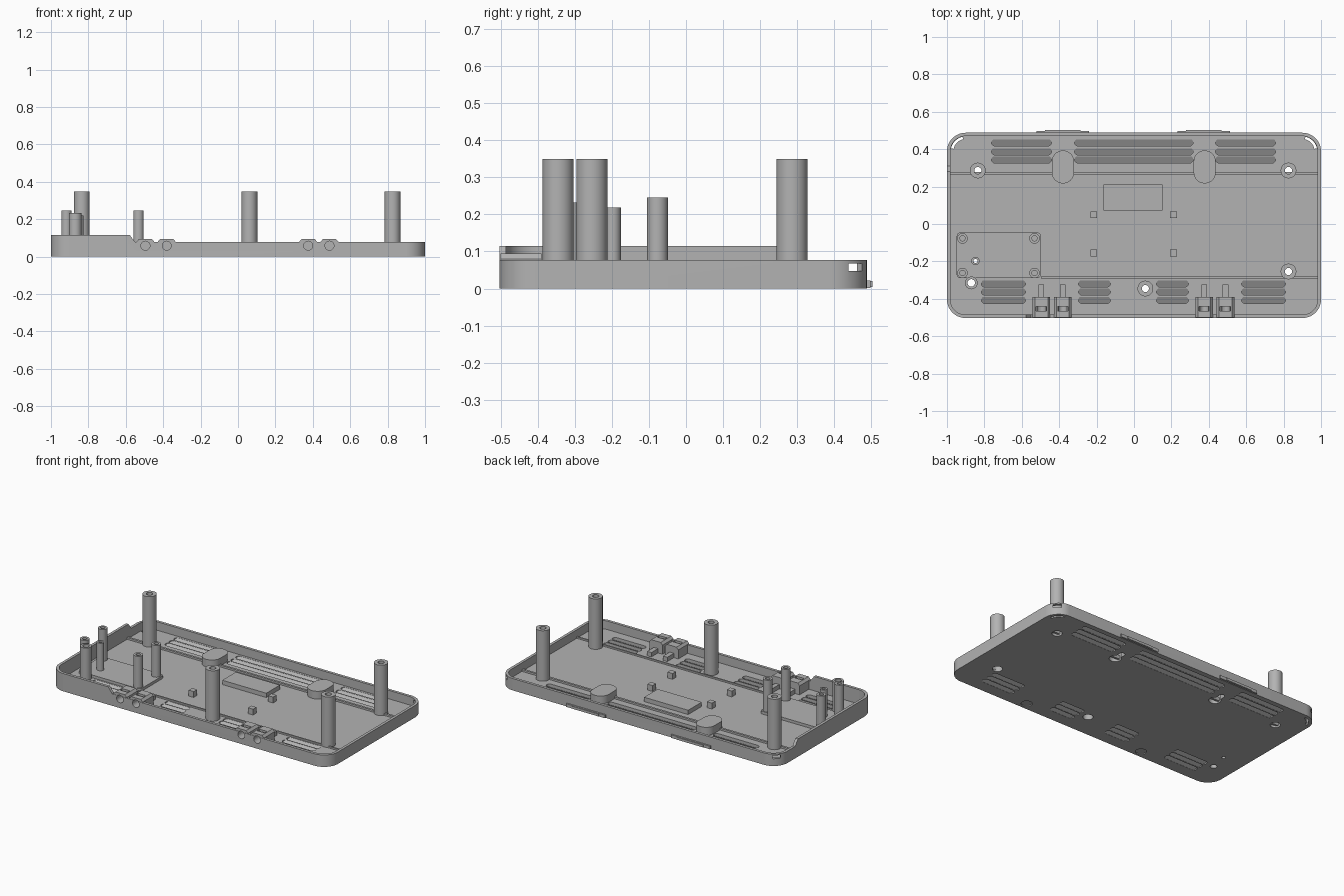
import bpy, bmesh, math
from mathutils import Matrix, Vector

if "Cube" in bpy.data.objects:
    bpy.data.objects.remove(bpy.data.objects["Cube"])

mat = bpy.data.materials.new("grey plastic")
mat.use_nodes = True
GREY = (0.45, 0.45, 0.45, 1)
mat.diffuse_color = GREY
mat.node_tree.nodes["Principled BSDF"].inputs["Base Color"].default_value = GREY

FLOOR, RIM, TALL = 0.022, 0.077, 0.115
FRONT, BACK, WALL = -0.503, 0.488, 0.018


def finish(name, bm):
    bmesh.ops.recalc_face_normals(bm, faces=bm.faces)
    mesh = bpy.data.meshes.new(name)
    bm.to_mesh(mesh)
    bm.free()
    mesh.materials.append(mat)
    ob = bpy.data.objects.new(name, mesh)
    bpy.context.collection.objects.link(ob)
    return ob


def rounded(x0, x1, y0, y1, r, n=8):
    """Outline of a rounded rectangle."""
    pts = []
    corners = [(x1 - r, y1 - r), (x0 + r, y1 - r), (x0 + r, y0 + r), (x1 - r, y0 + r)]
    for q, (cx, cy) in enumerate(corners):
        for i in range(n + 1):
            a = math.pi / 2 * (q + i / n)
            p = (cx + r * math.cos(a), cy + r * math.sin(a))
            if not pts or math.dist(p, pts[-1]) > 1e-5:
                pts.append(p)
    if math.dist(pts[0], pts[-1]) < 1e-5:
        pts.pop()
    return pts


def circle(x, y, r, n=24):
    return [(x + r * math.cos(math.tau * i / n), y + r * math.sin(math.tau * i / n)) for i in range(n)]


def rect(x, y, w, d):
    return [(x - w / 2, y - d / 2), (x + w / 2, y - d / 2), (x + w / 2, y + d / 2), (x - w / 2, y + d / 2)]


def prisms(name, outlines, lo, hi, axis="z"):
    """Extrude outlines along z, or along x or y for (y, z) and (x, z) profiles."""
    place = {"z": lambda a, b, h: (a, b, h), "y": lambda a, b, h: (a, h, b),
             "x": lambda a, b, h: (h, a, b)}[axis]
    bm = bmesh.new()
    for pts in outlines:
        low, top = ([bm.verts.new(place(a, b, h)) for a, b in pts] for h in (lo, hi))
        bm.faces.new(low)
        bm.faces.new(top)
        for i in range(len(pts)):
            j = (i + 1) % len(pts)
            bm.faces.new((low[i], low[j], top[j], top[i]))
    return finish(name, bm)


def cut(targets, cutter):
    for ob in targets:
        mod = ob.modifiers.new("cut", "BOOLEAN")
        mod.operation, mod.solver, mod.object = "DIFFERENCE", "EXACT", cutter
        with bpy.context.temp_override(object=ob, active_object=ob, selected_objects=[ob]):
            bpy.ops.object.modifier_apply(modifier=mod.name)
    bpy.data.objects.remove(cutter)


def smooth(ob):
    bpy.ops.object.select_all(action="DESELECT")
    ob.select_set(True)
    bpy.context.view_layer.objects.active = ob
    bpy.ops.object.shade_smooth_by_angle(angle=math.radians(30))


def post(name, x, y, r, hole, z0, z1, bore=None, step=0.1):
    """Hollow post, optionally with a wider screw bore from below."""
    bore = bore or hole
    profile = [(r, z0), (r, z1), (hole, z1), (hole, step), (bore, step - 0.005), (bore, z0)]
    n, bm = 28, bmesh.new()
    rings = [[bm.verts.new((px, py, z)) for px, py in circle(x, y, rad, n)] for rad, z in profile]
    for a, b in zip(rings, rings[1:] + rings[:1]):
        for i in range(n):
            j = (i + 1) % n
            bm.faces.new((a[i], a[j], b[j], b[i]))
    smooth(finish(name, bm))


# Tray shell with one tall corner
tray = prisms("tray", [rounded(-1, 1, FRONT, BACK, 0.1, 12)], 0, TALL)
cut([tray], prisms("cavity", [rounded(-1 + WALL, 1 - WALL, FRONT + WALL, BACK - WALL, 0.1 - WALL, 12)], FLOOR, 0.3))
cut([tray], prisms("front_step", [[(-0.59, 0.13), (-0.55, RIM), (1.2, RIM), (1.2, 0.13)]], -1, 1, "y"))
cut([tray], prisms("back_step", [[(0.27, 0.13), (0.31, RIM), (1, RIM), (1, 0.13)]], -1.2, 1.2, "x"))

# Vent slots
vents = []
for ys, spans in (((0.436, 0.388, 0.345), ((-0.762, -0.441), (-0.318, 0.316), (0.436, 0.757))),
                  ((-0.318, -0.361, -0.406), ((-0.816, -0.58), (-0.297, -0.126), (0.12, 0.291), (0.575, 0.81)))):
    vents += [(a, b, y) for y in ys for a, b in spans]
cut([tray], prisms("vent_cutter", [rounded(a, b, y - 0.019, y + 0.019, 0.0189, 5) for a, b, y in vents], -0.1, 0.04))

# Slanted slats closing the vents
for a, b, y in vents:
    prisms("vent_slat", [[(y - 0.021, 0.001), (y - 0.017, 0.001), (y + 0.021, FLOOR - 0.001),
                          (y + 0.017, FLOOR - 0.001)]], a, b, "x")

# Hanger bosses with keyholes from below
for x in (-0.38, 0.378):
    boss = prisms("hanger_boss", [rounded(x - 0.059, x + 0.059, 0.217, 0.393, 0.058)], 0.01, 0.072)
    cut([tray, boss], prisms("key_slot", [rounded(x - 0.017, x + 0.017, 0.28, 0.36, 0.0165, 5)], -0.1, 0.055))
    cut([tray, boss], prisms("key_hole", [circle(x, 0.28, 0.036)], -0.1, 0.055))
    smooth(boss)

# Screw posts
main_posts = [(-0.835, 0.286), (0.826, 0.286), (0.826, -0.254), (0.061, -0.345)]
side_posts = [(-0.87, -0.315, 0.034, 0.02, 0.232), (-0.848, -0.198, 0.022, 0.011, 0.219)]
holes = [circle(x, y, 0.03) for x, y in main_posts] + [circle(x, y, h) for x, y, r, h, z in side_posts]
for x, y in main_posts:
    post("main_post", x, y, 0.042, 0.019, 0.008, 0.349, 0.03)
for x, y, r, hole, z in side_posts:
    post("side_post", x, y, r, hole, 0.008, z)

# Raised corner platform and its four posts
platform = prisms("corner_platform", [rounded(-0.948, -0.498, -0.29, -0.045, 0.02, 4)], 0.01, 0.04)
for x in (-0.917, -0.532):
    for y in (-0.077, -0.262):
        post("platform_post", x, y, 0.028, 0.014, 0.03, 0.246)
cut([tray, platform], prisms("hole_cutter", holes, -0.1, 0.07))

# Shallow round foot recesses underneath
cut([tray], prisms("foot_cutter", [circle(x, -0.455, 0.033) for x in (-0.435, 0.435)], -0.1, 0.006))

# Floor ribs, raised pad and locating pegs
prisms("back_rib", [rect(0, 0.272, 1.97, 0.014)], 0.01, FLOOR + 0.012)
prisms("front_rib", [rect(0.243, -0.287, 1.48, 0.01)], 0.01, FLOOR + 0.01)
prisms("centre_pad", [rect(-0.005, 0.141, 0.316, 0.139)], 0.01, 0.05)
for x in (-0.215, 0.211):
    for y in (0.05, -0.155):
        prisms("locating_peg", [rect(x, y, 0.036, 0.035)], 0.01, 0.06)

# Strap clips along the front, each with a round port and a window
clip_x = (-0.495, -0.381, 0.375, 0.489)
for x in clip_x:
    clip = prisms("strap_clip", [[(x - 0.047, 0.01), (x - 0.047, 0.08), (x - 0.034, 0.095),
                                  (x + 0.034, 0.095), (x + 0.047, 0.08), (x + 0.047, 0.01)]],
                  FRONT + 0.002, -0.39, "y")
    cut([clip], prisms("window_cutter", [rect(x, -0.452, 0.056, 0.024)], 0.06, 0.2))
    cut([tray, clip], prisms("port_cutter", [circle(x, 0.058, 0.024)], -0.6, -0.42, "y"))
    prisms("clip_tongue", [rect(x, -0.36, 0.03, 0.075)], 0.01, 0.05)

# Stepped catches on the back wall
for x in (-0.38, 0.372):
    prisms("back_catch", [rect(x, BACK + 0.004, 0.28, 0.012)], 0.002, 0.022)
    prisms("back_catch_lip", [rect(x, BACK + 0.007, 0.19, 0.016)], 0.004, 0.02)

# Flexible snap corners at the back: arc slot in the floor, latch slit in the wall
for side in (-1, 1):
    arc = [math.radians(12 + 66 * i / 8) for i in range(9)]
    ring = [(side * (0.9 + 0.08 * math.cos(a)), 0.388 + 0.08 * math.sin(a)) for a in arc]
    ring += [(side * (0.9 + 0.066 * math.cos(a)), 0.388 + 0.066 * math.sin(a)) for a in reversed(arc)]
    cut([tray], prisms("corner_slot", [ring], -0.1, FLOOR + 0.02))
    slit = prisms("latch_slit", [rect(0, 0, 0.06, 0.05)], 0.047, 0.068)
    slit.data.transform(Matrix.Translation(Vector((side * 0.97, 0.458, 0))) @ Matrix.Rotation(side * math.pi / 4, 4, "Z"))
    cut([tray], slit)

smooth(tray)
